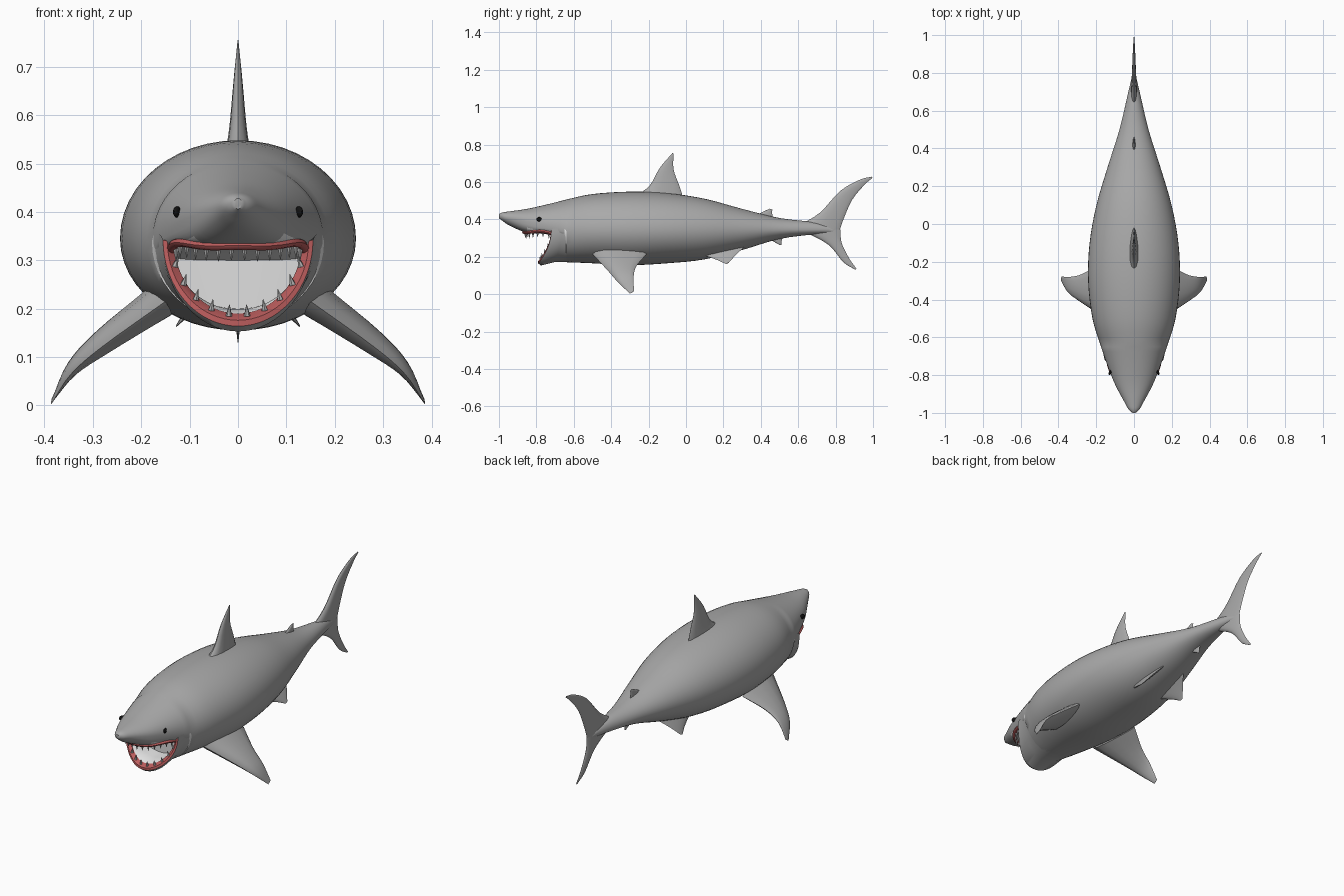
import bpy, bmesh, math
from mathutils import Vector, Matrix

if "Cube" in bpy.data.objects:
    bpy.data.objects.remove(bpy.data.objects["Cube"])


def material(name, rgb):
    m = bpy.data.materials.new(name)
    m.diffuse_color = (*rgb, 1)
    m.use_nodes = True
    m.node_tree.nodes["Principled BSDF"].inputs["Base Color"].default_value = m.diffuse_color
    return m


SKIN = material("skin_grey", (0.40, 0.40, 0.40))
GUM = material("gum_red", (0.50, 0.11, 0.11))
MOUTH = material("mouth_white", (0.80, 0.80, 0.80))
TOOTH = material("tooth_grey", (0.42, 0.42, 0.42))
BLACK = material("eye_black", (0.006, 0.006, 0.006))


def finish(name, bm, mats):
    bmesh.ops.recalc_face_normals(bm, faces=bm.faces[:])
    me = bpy.data.meshes.new(name)
    bm.to_mesh(me)
    bm.free()
    for m in mats:
        me.materials.append(m)
    ob = bpy.data.objects.new(name, me)
    bpy.context.collection.objects.link(ob)
    return ob


def loft(name, rings, mats, rule=None):
    """Skin closed rings and cap both ends; rule(ring, side) gives a material index."""
    bm = bmesh.new()
    vs = [[bm.verts.new(p) for p in r] for r in rings]
    n = len(vs[0])
    for i in range(len(vs) - 1):
        for j in range(n):
            k = (j + 1) % n
            f = bm.faces.new((vs[i][j], vs[i][k], vs[i + 1][k], vs[i + 1][j]))
            f.material_index = rule(i, j) if rule else 0
    bm.faces.new(vs[0])
    bm.faces.new(vs[-1])
    return finish(name, bm, mats)


def smooth(rows, steps):
    """Curve through the rows, sampled at several steps per span."""
    rows = [[2 * a - b for a, b in zip(rows[0], rows[1])], *rows,
            [2 * a - b for a, b in zip(rows[-1], rows[-2])]]
    out = []
    for i in range(1, len(rows) - 2):
        for s in range(steps):
            t = s / steps
            out.append([b + .5 * t * (c - a + t * (2 * a - 5 * b + 4 * c - d
                                                   + t * (3 * (b - c) + d - a)))
                        for a, b, c, d in zip(*rows[i - 1:i + 3])])
    return out + [rows[-2]]


# Body stations: y, half width, top z, bottom z
HEAD = smooth([(-1, .008, .428, .406), (-.98, .030, .437, .391), (-.94, .052, .443, .365),
               (-.85, .10, .456, .328), (-.75, .14, .478, .321), (-.65, .175, .503, .300)], 4)
TRUNK = smooth([(-.64, .178, .506, .171), (-.5, .22, .535, .165), (-.3, .243, .548, .155),
                (-.1, .235, .54, .165), (.1, .199, .51, .186), (.3, .14, .456, .236),
                (.5, .077, .407, .295), (.7, .03, .382, .321), (.81, .004, .345, .328)], 4)
SEG = 48


def section(y, head):
    """Widest height and squareness of the lower half."""
    return (.418 - .19 * (y + 1), 2 + 2 * min(max((y + .95) / .17, 0), 1)) if head else (.345, 2)


def body_ring(row, head):
    y, w, top, bot = row
    mid, n = section(y, head)
    mid = min(mid, (top + bot) / 2) if not head else mid
    pts = []
    for j in range(SEG):
        a = 2 * math.pi * j / SEG
        c, s = math.cos(a), math.sin(a)
        if s >= 0:
            pts.append((w * c, y, mid + (top - mid) * s))
        else:
            x = math.copysign(abs(c) ** (2 / n), c)
            pts.append((w * x, y, mid - (mid - bot) * abs(s) ** (2 / n)))
    return pts


STEP = len(HEAD) - 1


def body_rule(i, j):
    palate = STEP - 8 <= i < STEP and SEG * .58 < j < SEG * .92
    return 1 if j >= SEG // 2 and (i == STEP or palate) else 0


loft("body", [body_ring(r, True) for r in HEAD] + [body_ring(r, False) for r in TRUNK],
     [SKIN, MOUTH], body_rule)


def underside(x, y):
    """Height of the snout underside."""
    _, w, _, bot = min(HEAD, key=lambda r: abs(r[0] - y))
    for a, b in zip(HEAD, HEAD[1:]):
        if a[0] <= y <= b[0]:
            t = (y - a[0]) / (b[0] - a[0])
            w, bot = a[1] + (b[1] - a[1]) * t, a[3] + (b[3] - a[3]) * t
    mid, n = section(y, True)
    return mid - (mid - bot) * (1 - min(abs(x) / w, 1) ** n) ** (1 / n)


# Lower jaw: thick curved shell (y at chin, y at cheek, half width, cheek z, chin z)
JAW = [(-.615, -.615, .186, .346, .17), (-.70, -.665, .167, .358, .172),
       (-.775, -.71, .158, .35, .153), (-.79, -.72, .155, .342, .164),
       (-.79, -.722, .146, .34, .176), (-.768, -.708, .132, .34, .19),
       (-.70, -.67, .14, .345, .198), (-.63, -.63, .16, .345, .2)]


def jaw_point(st, a):
    yb, ys, w, zt, zb = st
    s = math.sin(a)
    return Vector((w * math.cos(a), ys + (yb - ys) * s * s, zt - (zt - zb) * s))


loft("lower_jaw", [[jaw_point(st, math.pi * k / 32) for st in JAW] for k in range(33)],
     [SKIN, GUM, MOUTH], lambda i, j: 0 if j < 3 else 1 if j < 5 else 2)


# Upper lip: soft tube along the rim of the snout underside
def lip_point(a):
    x, y = .137 * math.cos(a), -.70 - .165 * math.sin(a)
    return Vector((x, y, underside(x, y) - .002))


lip = []
for k in range(33):
    a = math.pi * k / 32
    out = Vector((math.cos(a), -math.sin(a), 0))
    lip.append([lip_point(a) + out * .011 * math.cos(b) + Vector((0, 0, .009 * math.sin(b)))
                for b in [2 * math.pi * q / 8 for q in range(8)]])
loft("upper_lip", lip, [GUM])


# Teeth rows: small cones with base point, direction, radius and length
def teeth(name, items):
    bm = bmesh.new()
    for base, direction, r, length in items:
        rot = direction.to_track_quat('Z', 'Y').to_matrix().to_4x4()
        mat = Matrix.Translation(base + direction.normalized() * length / 2) @ rot
        bmesh.ops.create_cone(bm, cap_ends=True, segments=6, radius1=r, radius2=.0005,
                              depth=length, matrix=mat)
    finish(name, bm, [TOOTH])


upper, lower = [], []
for k in range(14):
    a = math.radians(12 + 12 * k)
    inward = Vector((-math.cos(a), math.sin(a), 0)) * .006
    upper.append((lip_point(a) + inward, Vector((0, 0, -1)), .008, .032))
for k in range(10):
    a = math.radians(20 + 140 * k / 9)
    base = (jaw_point(JAW[4], a) + jaw_point(JAW[5], a)) / 2
    lower.append((base, Vector((-.35 * math.cos(a), -.1, 1)), .007, .024))
teeth("upper_teeth", upper)
teeth("lower_teeth", lower)


# Fins: rows of leading point then trailing point, root to tip, thinning outward
def fin(name, rows, thick, side=1):
    rows = smooth(rows, 4)
    lead = [Vector((side * r[0], r[1], r[2])) for r in rows]
    trail = [Vector((side * r[3], r[4], r[5])) for r in rows]
    mids = [(a + b) / 2 for a, b in zip(lead, trail)]
    last = len(rows) - 1
    rings = []
    for i in range(last + 1):
        span = mids[min(i + 1, last)] - mids[max(i - 1, 0)]
        normal = span.cross(trail[i] - lead[i]).normalized()
        t = thick * (1 - i / last) + .001
        ring = []
        for q in range(14):
            a = 2 * math.pi * q / 14
            c = (1 - math.cos(a)) / 2
            ring.append(lead[i].lerp(trail[i], c) + normal * t * math.sin(a) * (1.25 - .6 * c))
        rings.append(ring)
    loft(name, rings, [SKIN])


def mid_fin(name, thick, rows):
    fin(name, [(0, a, b, 0, c, d) for a, b, c, d in rows], thick)


mid_fin("dorsal_fin", .025, [(-.27, .525, -.015, .515), (-.195, .58, -.035, .578),
                             (-.14, .675, -.066, .665), (-.072, .755, -.067, .75)])
mid_fin("second_dorsal_fin", .008, [(.36, .415, .465, .40), (.43, .449, .46, .44),
                                    (.448, .457, .464, .452)])
mid_fin("anal_fin", .008, [(.43, .30, .52, .315), (.485, .272, .51, .278),
                           (.50, .262, .51, .264)])
mid_fin("tail_upper_lobe", .016, [(.60, .365, .815, .318), (.715, .435, .838, .39),
                                  (.825, .552, .889, .505), (.93, .612, .955, .585),
                                  (.993, .628, .998, .622)])
mid_fin("tail_lower_lobe", .014, [(.62, .34, .826, .345), (.76, .265, .832, .275),
                                  (.84, .172, .872, .192), (.906, .13, .912, .135)])

# Paired fins and eyes
for label, s in (("left", -1), ("right", 1)):
    fin("pectoral_fin_" + label, [(.15, -.5, .215, .18, -.21, .215),
                                  (.28, -.415, .122, .275, -.265, .15),
                                  (.345, -.365, .065, .34, -.28, .094),
                                  (.386, -.3, .003, .384, -.278, .016)], .036, s)
    fin("pelvic_fin_" + label, [(.07, .04, .225, .06, .315, .255),
                                (.105, .155, .187, .098, .265, .208),
                                (.128, .212, .162, .127, .228, .167)], .012, s)
    bm = bmesh.new()
    place = Matrix.Translation((s * .126, -.785, .40)) @ Matrix.Rotation(s * .35, 4, 'Z')
    bmesh.ops.create_uvsphere(bm, u_segments=16, v_segments=10, radius=1,
                              matrix=place @ Matrix.Diagonal((.007, .015, .012, 1)))
    finish("eye_" + label, bm, [BLACK])

# Smooth shading with crisp edges kept
for ob in bpy.context.scene.objects:
    ob.select_set(True)
    bpy.context.view_layer.objects.active = ob
bpy.ops.object.shade_smooth_by_angle(angle=math.radians(45))
